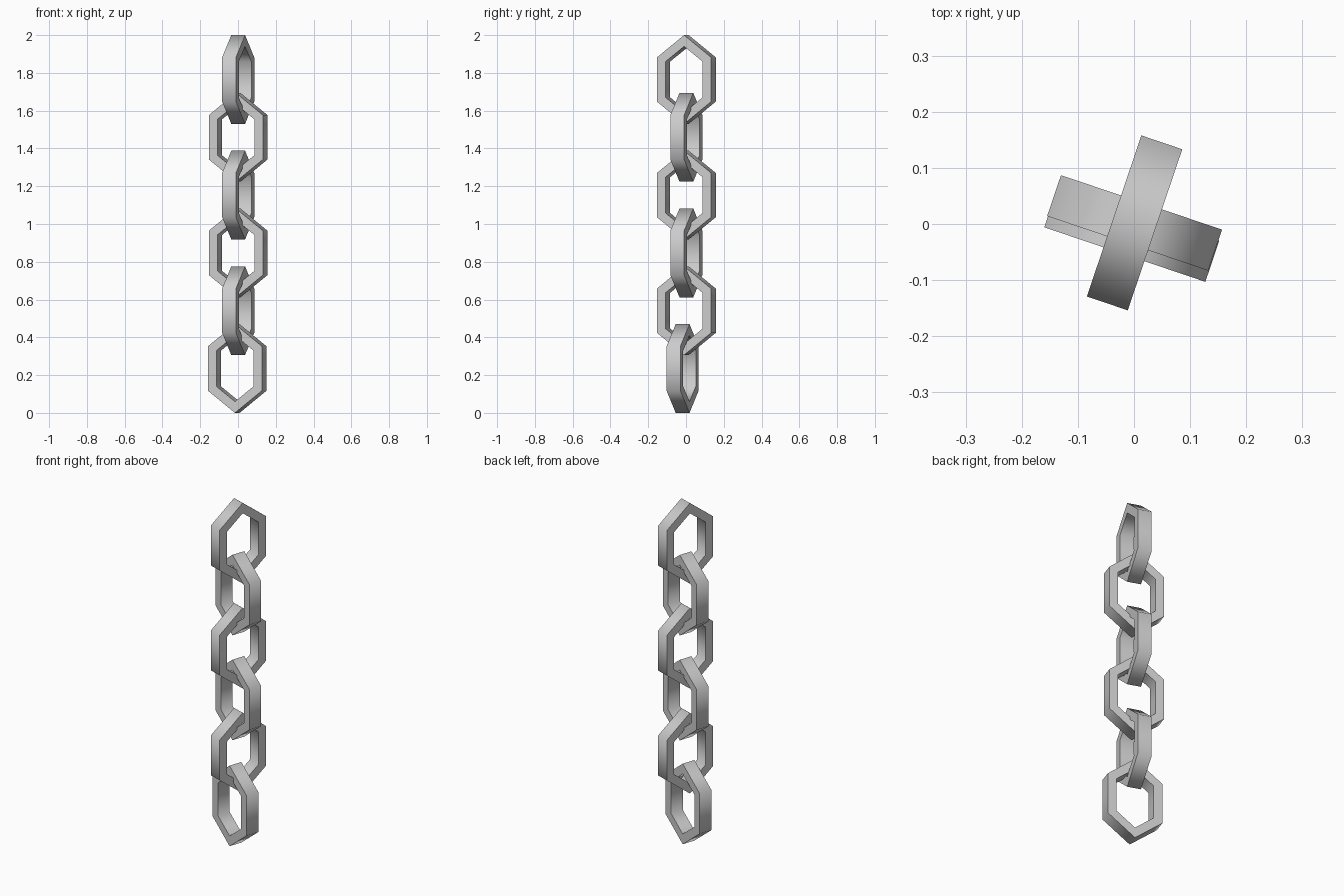
import bpy, bmesh
from math import radians, cos, sin, pi
from mathutils import Matrix

if "Cube" in bpy.data.objects:
    bpy.data.objects.remove(bpy.data.objects["Cube"])

HALF_H, HALF_W, SIDE = 0.235, 0.1515, 0.117   # outer hexagon: apex, half width, side corner height
IN_H, IN_W, IN_SIDE = 0.175, 0.1035, 0.095    # inner hexagon
THICK = 0.077
PITCH = 0.306


def hexagon(w, h, s):
    return [(0, h), (w, s), (w, -s), (0, -h), (-w, -s), (-w, s)]


def chain_link(name, location, angle):
    bm = bmesh.new()
    rings = []
    for profile in (hexagon(HALF_W, HALF_H, SIDE), hexagon(IN_W, IN_H, IN_SIDE)):
        for y in (-THICK / 2, THICK / 2):
            rings.append([bm.verts.new((x, y, z)) for x, z in profile])
    out_f, out_b, in_f, in_b = rings
    # outer wall, back face, inner wall, front face
    for a, b in ((out_f, out_b), (out_b, in_b), (in_b, in_f), (in_f, out_f)):
        for i in range(6):
            j = (i + 1) % 6
            bm.faces.new((a[i], a[j], b[j], b[i]))
    bm.transform(Matrix.Rotation(angle, 4, 'Z'))
    bmesh.ops.recalc_face_normals(bm, faces=bm.faces)
    mesh = bpy.data.meshes.new(name)
    bm.to_mesh(mesh)
    bm.free()
    obj = bpy.data.objects.new(name, mesh)
    obj.location = location
    bpy.context.collection.objects.link(obj)
    # smooth around the ring, sharp at the rims
    bpy.ops.object.select_all(action='DESELECT')
    obj.select_set(True)
    bpy.context.view_layer.objects.active = obj
    bpy.ops.object.shade_smooth_by_angle(angle=radians(80))


# six links from top to bottom, alternating by a quarter turn
for n in range(6):
    angle = radians(71.3 if n % 2 == 0 else -18.7)
    xy = (-0.004, -0.018) if n == 5 else (0.001, 0.002)   # last link hangs slightly off centre
    chain_link(f"chain_link_{n + 1}", (*xy, 2 - HALF_H - n * PITCH), angle)
